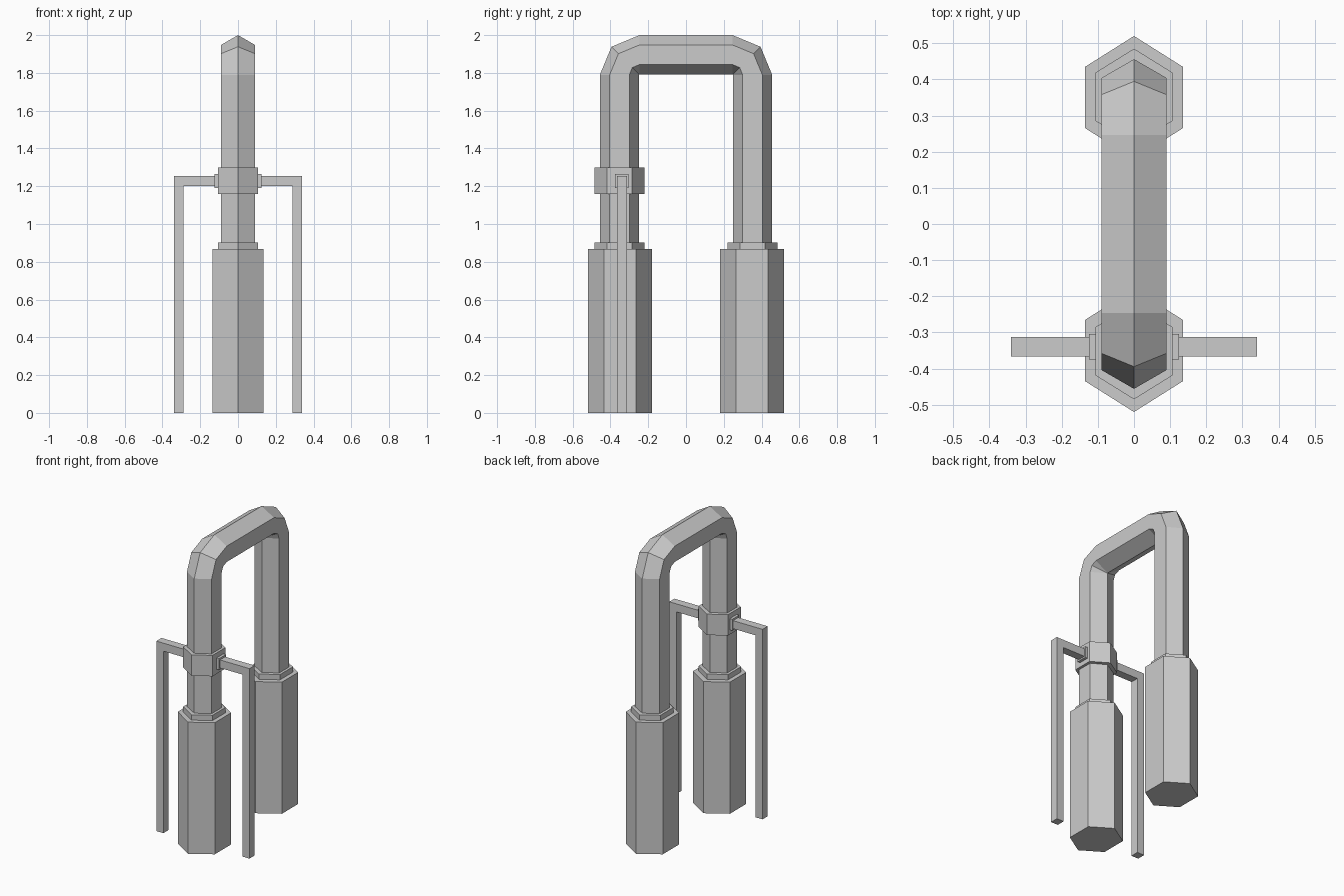
import bpy, bmesh, math
from math import sin, cos, pi

if "Cube" in bpy.data.objects:
    bpy.data.objects.remove(bpy.data.objects["Cube"])

POST_Y = 0.352


def make(name, build):
    bm = bmesh.new()
    build(bm)
    bmesh.ops.recalc_face_normals(bm, faces=bm.faces[:])
    me = bpy.data.meshes.new(name)
    bm.to_mesh(me)
    bm.free()
    ob = bpy.data.objects.new(name, me)
    bpy.context.collection.objects.link(ob)
    return ob


def loft(name, rings):
    """Skin a list of equal-length point rings and cap both ends."""
    def build(bm):
        vs = [[bm.verts.new(p) for p in r] for r in rings]
        n = len(vs[0])
        for a, b in zip(vs, vs[1:]):
            for i in range(n):
                j = (i + 1) % n
                bm.faces.new((a[i], a[j], b[j], b[i]))
        bm.faces.new(vs[0][::-1])
        bm.faces.new(vs[-1])
    return make(name, build)


def hexagon(rx, ry):
    """Hexagon with points along the second axis; rx is half the flat width."""
    k = rx / sin(pi / 3)
    return [(k * sin(i * pi / 3), ry * cos(i * pi / 3)) for i in range(6)]


def hex_prism(name, y, rx, ry, z0, z1):
    h = hexagon(rx, ry)
    return loft(name, [[(a, y + b, z) for a, b in h] for z in (z0, z1)])


def box(name, x0, x1, y0, y1, z0, z1):
    sq = [(x0, y0), (x1, y0), (x1, y1), (x0, y1)]
    return loft(name, [[(a, b, z) for a, b in sq] for z in (z0, z1)])


# Arched pipe: hexagonal section turned about a tight pivot at each corner
section = hexagon(0.09, 0.104)
pivot_y, pivot_z, bend = POST_Y - 0.106, 1.79, 0.106
rings = [[(a, -POST_Y - b, 0.87) for a, b in section]]
for side, angles in ((-1, (180, 135, 90)), (1, (90, 45, 0))):
    for ang in angles:
        t = math.radians(ang)
        rings.append([(a, side * pivot_y + (bend + b) * cos(t),
                       pivot_z + (bend + b) * sin(t)) for a, b in section])
rings.append([(a, POST_Y + b, 0.87) for a, b in section])
loft("arched_pipe", rings)

# Wide base sleeves with thin collars on top
for label, s in (("front", -1), ("back", 1)):
    hex_prism(label + "_base", s * 0.35, 0.135, 0.17, 0, 0.868)
    hex_prism(label + "_collar", s * POST_Y, 0.107, 0.133, 0.868, 0.903)

# Clamp on the front post
hex_prism("clamp", -POST_Y, 0.107, 0.133, 1.16, 1.298)

# Side sockets and bent supply lines running to the ground
arm = [(0.10, 1.20), (0.288, 1.20), (0.288, 0), (0.34, 0), (0.34, 1.253), (0.10, 1.253)]
for label, s in (("left", -1), ("right", 1)):
    box(label + "_socket", s * 0.10, s * 0.125, -0.375, -0.304, 1.19, 1.265)
    loft(label + "_side_line",
         [[(s * x, y, z) for x, z in arm] for y in (-0.366, -0.312)])
